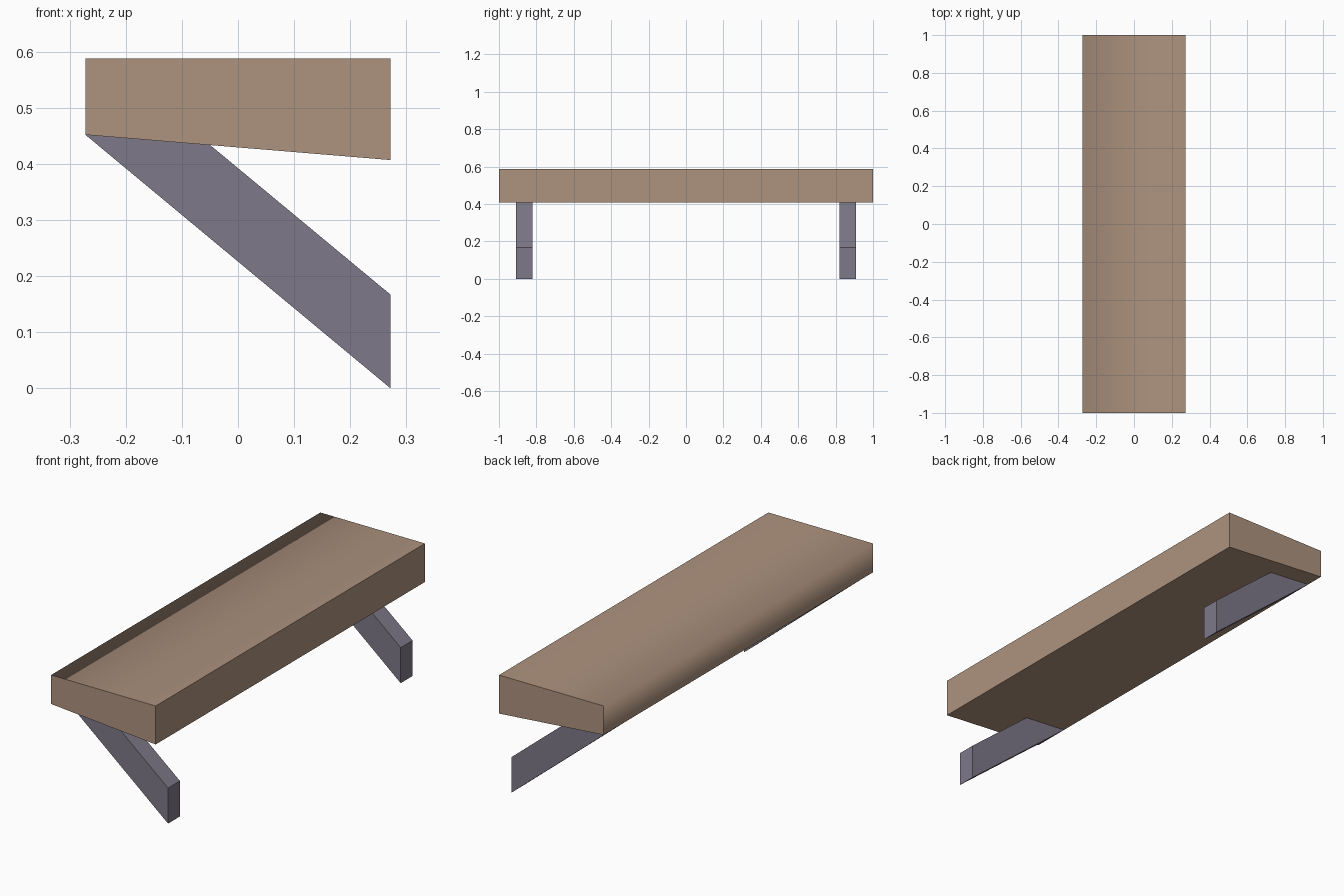
import bpy
import bmesh

cube = bpy.data.objects.get("Cube")
if cube:
    bpy.data.objects.remove(cube, do_unlink=True)


def make_material(name, color):
    mat = bpy.data.materials.new(name)
    mat.use_nodes = True
    mat.diffuse_color = (*color, 1)
    mat.node_tree.nodes["Principled BSDF"].inputs["Base Color"].default_value = (*color, 1)
    return mat


def extrude_profile(name, profile, y0, y1, mat):
    """Extrude an x/z profile along y into a closed solid."""
    bm = bmesh.new()
    face = bm.faces.new([bm.verts.new((x, y0, z)) for x, z in profile])
    ext = bmesh.ops.extrude_face_region(bm, geom=[face], use_keep_orig=True)
    moved = [g for g in ext["geom"] if isinstance(g, bmesh.types.BMVert)]
    bmesh.ops.translate(bm, verts=moved, vec=(0, y1 - y0, 0))
    bmesh.ops.recalc_face_normals(bm, faces=bm.faces)
    mesh = bpy.data.meshes.new(name)
    bm.to_mesh(mesh)
    bm.free()
    mesh.materials.append(mat)
    obj = bpy.data.objects.new(name, mesh)
    bpy.context.collection.objects.link(obj)
    return obj


wood = make_material("warm wood", (0.42, 0.29, 0.21))
metal = make_material("grey metal", (0.212, 0.19, 0.25))

HALF, TOP = 0.272, 0.588

# Shelf board with a sloping underside
board = extrude_profile(
    "shelf_board",
    [(-HALF, 0.452), (HALF, 0.407), (HALF, TOP), (-HALF, TOP)],
    -1, 1, wood)

# The long upper edge on the -x side is soft, all others are crisp
mesh = board.data
mesh.shade_smooth()
for edge in mesh.edges:
    ends = [mesh.vertices[i].co for i in edge.vertices]
    edge.use_edge_sharp = not all(v.x < 0 and v.z > TOP - 0.01 for v in ends)

# Slanted brackets under both ends
bracket = [(-HALF, 0.452), (HALF, 0), (HALF, 0.167), (-0.05, 0.434)]
for name, y in (("front_bracket", -0.908), ("back_bracket", 0.82)):
    extrude_profile(name, bracket, y, y + 0.088, metal)
